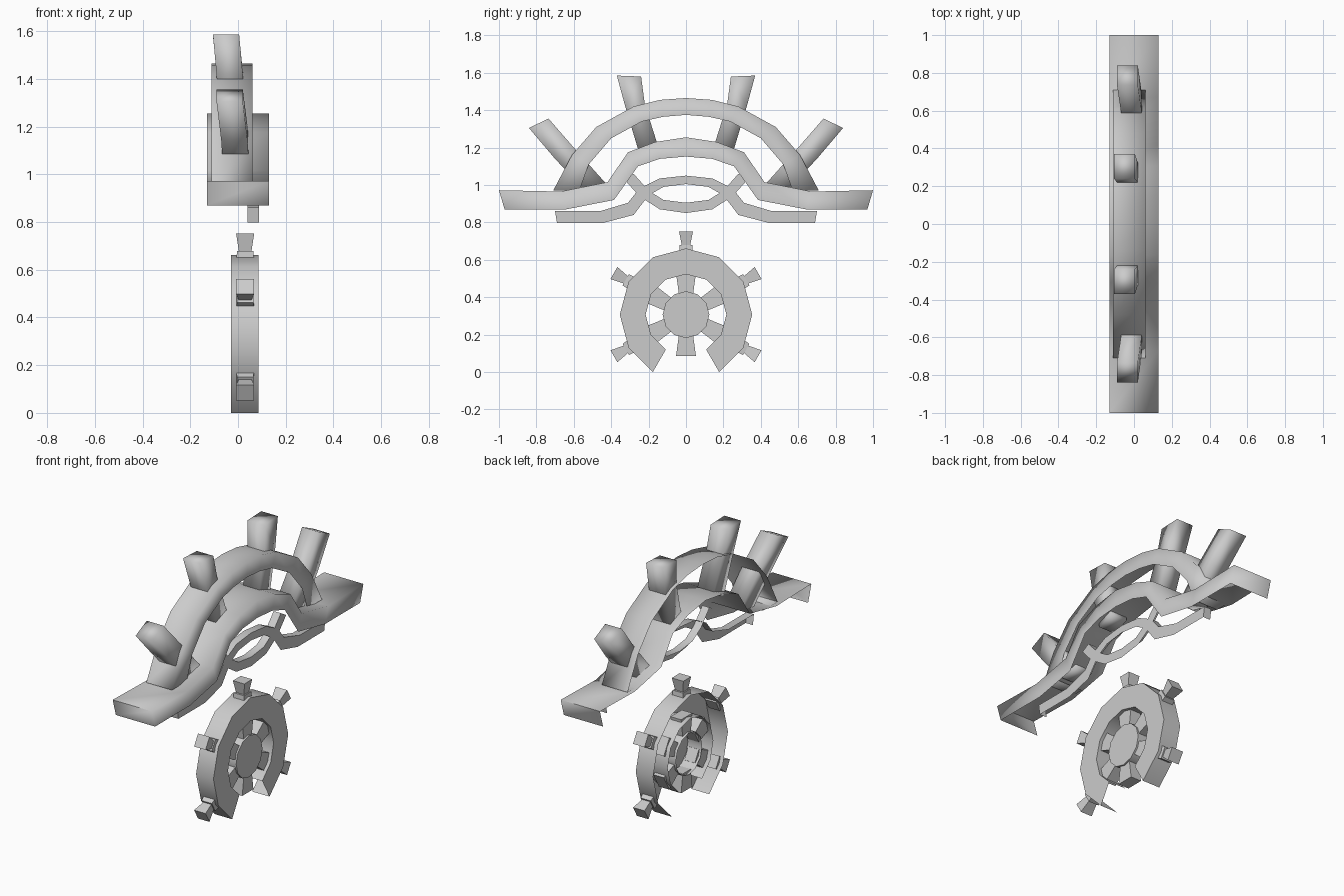
import bpy, bmesh, math
from mathutils import Vector

if "Cube" in bpy.data.objects:
    bpy.data.objects.remove(bpy.data.objects["Cube"])

grey = bpy.data.materials.new("plain_grey")
grey.use_nodes = True
COLOUR = (0.6, 0.6, 0.6, 1)
grey.diffuse_color = COLOUR
grey.node_tree.nodes["Principled BSDF"].inputs["Base Color"].default_value = COLOUR


def finish(bm, name, angle):
    """Turn a bmesh into an object, smooth below the given angle."""
    mesh = bpy.data.meshes.new(name)
    bm.to_mesh(mesh)
    bm.free()
    obj = bpy.data.objects.new(name, mesh)
    bpy.context.collection.objects.link(obj)
    mesh.materials.append(grey)
    bpy.ops.object.select_all(action='DESELECT')
    bpy.context.view_layer.objects.active = obj
    obj.select_set(True)
    if angle:
        bpy.ops.object.shade_smooth_by_angle(angle=math.radians(angle))


def band(name, upper, lower, back, front, angle, ring=False):
    """Band between two (y, z) edges towards +y, open at the back.
    A ring has an inner wall and open ends; a beam has end caps and no underside."""
    bm = bmesh.new()
    rows = []
    for (uy, uz), (ly, lz) in zip(upper, lower):
        rows.append([bm.verts.new(p) for p in
                     ((back, uy, uz), (front, uy, uz), (front, ly, lz), (back, ly, lz))])
    for a, b in zip(rows, rows[1:]):
        for i in range(3 if ring else 2):
            bm.faces.new((a[i], a[i + 1], b[i + 1], b[i]))
    if not ring:
        bm.faces.new(rows[0][::-1])
        bm.faces.new(rows[-1])
    bmesh.ops.delete(bm, geom=[v for v in bm.verts if not v.link_faces], context='VERTS')
    finish(bm, name, angle)


def mirrored(points):
    """Half an edge, ending at y = 0, completed on the other side."""
    return points + [(-y, z) for y, z in points[-2::-1]]


def loft(name, rings, angle):
    """Closed box through four-cornered rings."""
    bm = bmesh.new()
    rows = [[bm.verts.new(p) for p in ring] for ring in rings]
    for a, b in zip(rows, rows[1:]):
        for i in range(4):
            j = (i + 1) % 4
            bm.faces.new((a[i], a[j], b[j], b[i]))
    bm.faces.new(rows[0][::-1])
    bm.faces.new(rows[-1])
    bmesh.ops.recalc_face_normals(bm, faces=bm.faces[:])
    finish(bm, name, angle)


# Wavy lower beam and round arch
band("wavy_beam",
     mirrored([(-1, .972), (-.67, .965), (-.42, 1.015), (-.31, 1.175), (-.165, 1.23), (0, 1.255)]),
     mirrored([(-.97, .87), (-.64, .87), (-.385, .92), (-.257, 1.1), (-.14, 1.14), (0, 1.152)]),
     -.13, .13, 100)
band("arch",
     mirrored([(-.71, .97), (-.61, 1.16), (-.48, 1.31), (-.28, 1.42), (-.14, 1.455), (0, 1.465)]),
     mirrored([(-.57, .97), (-.52, 1.11), (-.4, 1.25), (-.235, 1.34), (-.12, 1.365), (0, 1.375)]),
     -.11, .06, 100)

# Two thin braided strands under the beam
band("braid_rising",
     mirrored([(-.7, .86), (-.46, .86), (-.31, .905), (-.25, .98), (-.14, 1.035), (0, 1.05)]),
     mirrored([(-.69, .798), (-.44, .798), (-.28, .84), (-.2, .945), (-.12, .99), (0, 1.005)]),
     .04, .088, 30)
band("braid_falling",
     mirrored([(-.28, 1.06), (-.2, .97), (-.12, .92), (0, .905)]),
     mirrored([(-.33, 1.03), (-.25, .94), (-.14, .87), (0, .85)]),
     .04, .088, 30)

# Four slanted posts: each ring is (outer y, z, inner y, z, middle x)
POSTS = {
    "outer_post": [(.55, .98, .43, 1.01, -.005), (.7, 1.14, .6, 1.2, -.015), (.84, 1.305, .735, 1.355, -.035)],
    "inner_post": [(.25, 1.17, .15, 1.21, -.02), (.325, 1.42, .22, 1.43, -.035), (.37, 1.585, .24, 1.58, -.05)],
}
for label, steps in POSTS.items():
    for side, word in ((-1, "front"), (1, "rear")):
        rings = [[(x - .055, side * oy, oz), (x + .055, side * oy, oz),
                  (x + .055, side * iy, iz), (x - .055, side * iy, iz)]
                 for oy, oz, iy, iz, x in steps]
        loft(word + "_" + label, rings, 120)

# Wheel rim with a gap at the bottom
HUB = .307
def polar(radius, degrees):
    a = math.radians(degrees)
    return (radius * math.cos(a), HUB + radius * math.sin(a))

angles = range(240, -61, -30)
band("wheel_rim", [polar(.354, a) for a in angles], [polar(.216, a) for a in angles],
     -.03, .085, 35, ring=True)

# Hub, open at the back
bm = bmesh.new()
front_ring, back_ring = [[bm.verts.new((x, *polar(.125, a))) for a in range(0, 360, 30)]
                         for x in (.075, -.02)]
bm.faces.new(front_ring)
for i in range(12):
    j = (i + 1) % 12
    bm.faces.new((front_ring[j], front_ring[i], back_ring[i], back_ring[j]))
finish(bm, "hub", 35)


def radial(name, degrees, steps, middle):
    """Tapered block pointing out of the hub; steps are (radius, half width, half depth)."""
    a = math.radians(degrees)
    out = Vector((0, math.cos(a), math.sin(a)))
    across = Vector((0, -math.sin(a), math.cos(a)))
    rings = []
    for r, w, d in steps:
        c = Vector((middle, 0, HUB)) + out * r
        rings.append([c + across * w * s + Vector((d * t, 0, 0))
                      for s, t in ((-1, -1), (1, -1), (1, 1), (-1, 1))])
    loft(name, rings, 0)


# Six spokes, five handles
for n, degrees in enumerate((30, 90, 150, 210, 270, 330)):
    radial(f"spoke_{n}", degrees, [(.11, .038, .035), (.22, .053, .035)], .03)
    if degrees != 270:
        radial(f"handle_base_{n}", degrees, [(.335, .037, .037), (.372, .034, .034)], .03)
        radial(f"handle_grip_{n}", degrees, [(.368, .022, .026), (.445, .037, .038)], .03)
